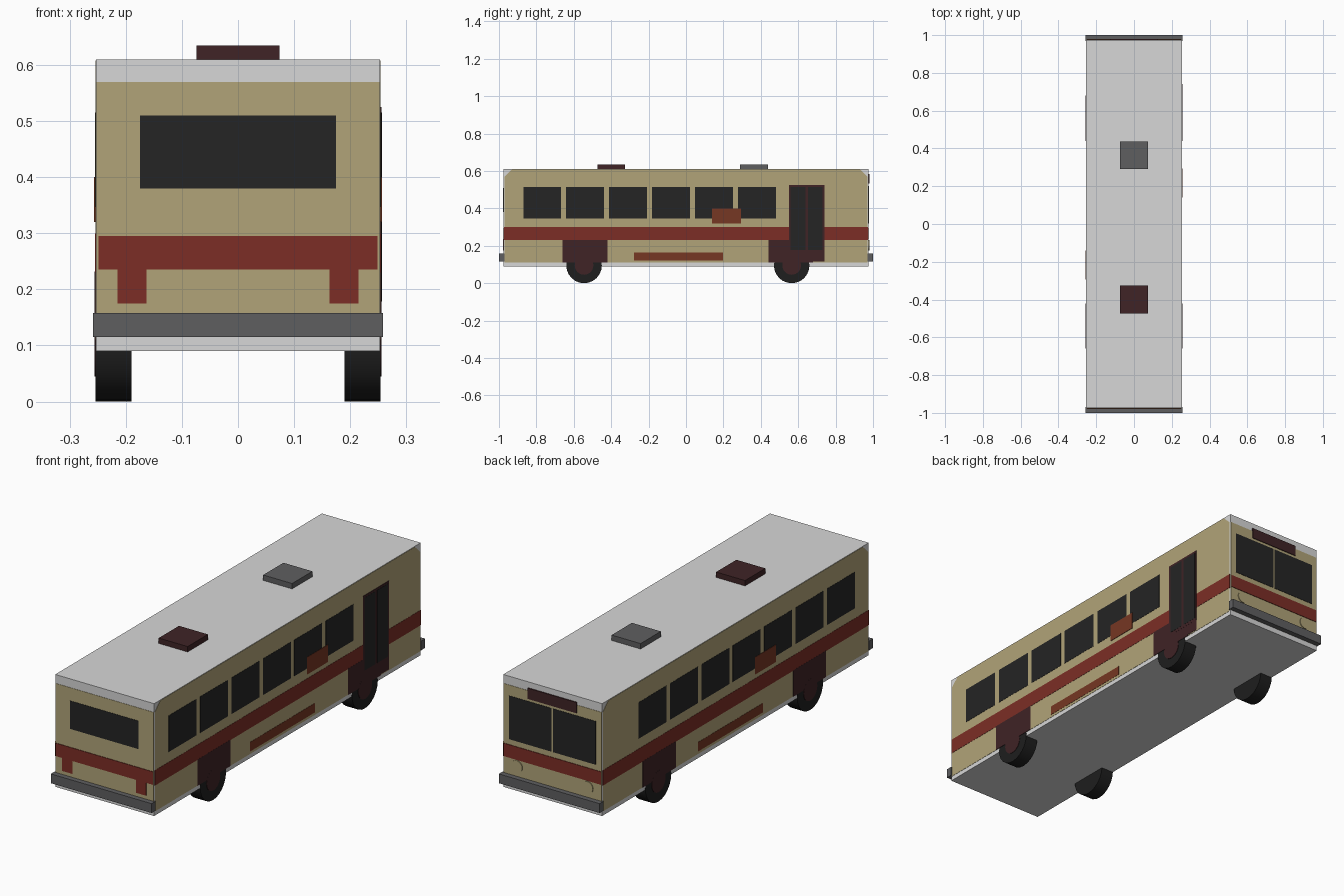
import bpy, bmesh, math
from mathutils import Vector

cube = bpy.data.objects.get("Cube")
if cube:
    bpy.data.objects.remove(cube, do_unlink=True)


def material(name, r, g, b):
    m = bpy.data.materials.new(name)
    m.use_nodes = True
    m.diffuse_color = (r, g, b, 1)
    m.node_tree.nodes["Principled BSDF"].inputs["Base Color"].default_value = (r, g, b, 1)
    return m


WHITE = material("white paint", .68, .68, .68)
TAN = material("tan paint", .44, .37, .19)
RED = material("red stripe", .20, .027, .019)
MAROON = material("dark maroon", .05, .017, .019)
GLASS = material("dark glass", .018, .018, .018)
RUBBER = material("black rubber", .013, .013, .013)
GREY = material("grey metal", .114, .114, .118)
RUST = material("rust orange", .18, .038, .017)


def finish(name, bm, mat):
    bmesh.ops.recalc_face_normals(bm, faces=bm.faces)
    me = bpy.data.meshes.new(name)
    bm.to_mesh(me)
    bm.free()
    me.materials.append(mat)
    ob = bpy.data.objects.new(name, me)
    bpy.context.collection.objects.link(ob)
    return ob


def box(name, x, y, z, mat):
    """Box from (min, max) pairs along each axis."""
    bm = bmesh.new()
    bmesh.ops.create_cube(bm, size=1)
    for v in bm.verts:
        v.co = Vector([(a + b) / 2 + c * abs(b - a) for c, (a, b) in zip(v.co, (x, y, z))])
    return finish(name, bm, mat)


def side_plate(name, s, y, z, depth, mat):
    """Thin plate on the side wall s (+1 or -1)."""
    return box(name, (s * .25, s * (.253 + depth)), y, z, mat)


def end_plate(name, s, x, z, depth, mat):
    """Thin plate on the end wall s (+1 or -1)."""
    return box(name, x, (s * .97, s * (.975 + depth)), z, mat)


def disc(name, centre, radius, depth, axis, mat, sides=24):
    bm = bmesh.new()
    bmesh.ops.create_cone(bm, cap_ends=True, segments=sides, radius1=radius,
                          radius2=radius, depth=depth)
    q = Vector((0, 0, 1)).rotation_difference(Vector(axis))
    for v in bm.verts:
        v.co = q @ v.co + Vector(centre)
    ob = finish(name, bm, mat)
    bpy.ops.object.select_all(action='DESELECT')
    bpy.context.view_layer.objects.active = ob
    ob.select_set(True)
    bpy.ops.object.shade_smooth_by_angle(angle=math.radians(35))
    return ob


def side_panel(name, s):
    """Tan side skin with clipped upper corners."""
    bm = bmesh.new()
    outline = [(-.97, .11), (.97, .11), (.97, .57), (.93, .608), (-.93, .608), (-.97, .57)]
    face = bm.faces.new([bm.verts.new((s * .25, y, z)) for y, z in outline])
    ext = bmesh.ops.extrude_face_region(bm, geom=[face])
    for v in ext["geom"]:
        if isinstance(v, bmesh.types.BMVert):
            v.co.x = s * .2542
    return finish(name, bm, TAN)


# Body shell and roof hatches
box("body_shell", (-.253, .253), (-.975, .975), (.09, .61), WHITE)
box("roof_hatch_maroon", (-.074, .074), (-.474, -.326), (.605, .635), MAROON)
box("roof_hatch_grey", (-.074, .074), (.29, .438), (.605, .635), GREY)

# Both sides: skin, stripe, windows, arches, wheels
for s, side in ((1, "left"), (-1, "right")):
    side_panel(side + "_skin", s)
    side_plate(side + "_stripe", s, (-.972, .972), (.23, .30), .0022, RED)
    for i in range(6 if s > 0 else 7):
        y = -.87 + i * .2295
        side_plate(f"{side}_window_{i + 1}", s, (y, y + .203), (.347, .515), .0022, GLASS)
    for y, a, b, pos in ((-.545, -.66, -.42, "first"), (.565, .44, .68, "second")):
        side_plate(f"{side}_{pos}_arch", s, (a, b), (.11, .232), .0027, MAROON)
        disc(f"{side}_{pos}_tyre", (s * .222, y, .095), .095, .064, (1, 0, 0), RUBBER)
        disc(f"{side}_{pos}_hub", (s * .235, y, .095), .05, .042, (1, 0, 0), MAROON)
    # Route board and lower trim, turned half way round on the opposite side
    side_plate(side + "_route_board", s, (s * .14, s * .293), (.32, .40), .0035, RUST)
    side_plate(side + "_lower_trim", s, (-s * .277, s * .197), (.122, .165), .0022, RUST)

# Entrance door with two panes and a step
side_plate("door_frame", 1, (.55, .74), (.165, .525), .0031, MAROON)
side_plate("door_step", 1, (.55, .74), (.115, .17), .0027, MAROON)
for y in (.56, .652):
    side_plate("door_pane", 1, (y, y + .078), (.178, .515), .0038, GLASS)

# Both ends: skin, stripe, bumper
for s, end in ((-1, "plain_end"), (1, "driver_end")):
    end_plate(end + "_skin", s, (-.252, .252), (.115, .57), .0015, TAN)
    end_plate(end + "_stripe", s, (-.249, .249), (.235, .295), .004, RED)
    box(end + "_bumper", (-.258, .258), (s * .97, s), (.115, .158), GREY)

# Plain end: wide window and lamp drops
end_plate("plain_end_window", -1, (-.175, .175), (.38, .51), .003, GLASS)
for s in (-1, 1):
    end_plate("lamp_drop", -1, (s * .163, s * .215), (.175, .24), .0038, RED)

# Driver end: windscreen panes, destination board, headlights
for s in (-1, 1):
    end_plate("windscreen_pane", 1, (s * .004, s * .222), (.32, .521), .003, GLASS)
    disc("headlight", (s * .181, .974, .204), .028, .012, (0, 1, 0), TAN)
end_plate("destination_board", 1, (-.125, .125), (.533, .583), .005, MAROON)
